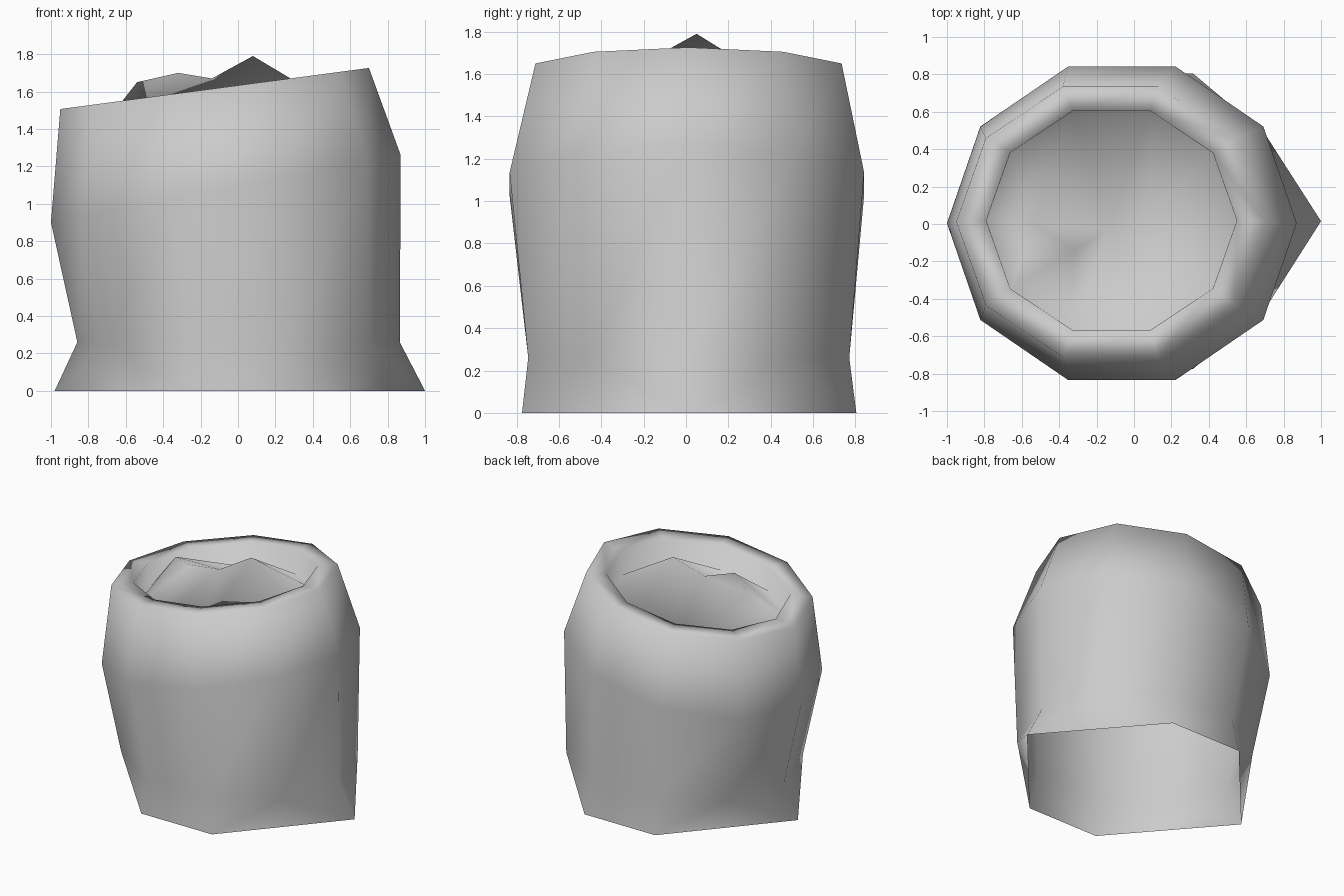
import bpy
import bmesh
from math import cos, sin, tau

if "Cube" in bpy.data.objects:
    bpy.data.objects.remove(bpy.data.objects["Cube"], do_unlink=True)

SIDES = 10
bm = bmesh.new()


def ring(cx, cy, rx, ry, z, tilt=0.0, skip=()):
    """Ten-sided loop whose height rises with x by the tilt; skipped corners are None."""
    loop = []
    for i in range(SIDES):
        a = tau * i / SIDES
        x, y = cx + rx * cos(a), cy + ry * sin(a)
        loop.append(None if i in skip else bm.verts.new((x, y, z + tilt * x)))
    return loop


def bridge(low, high):
    """Join two loops, dropping repeated corners so that collapsed quads become triangles."""
    for i in range(SIDES):
        j = (i + 1) % SIDES
        corners = list(dict.fromkeys((low[i], low[j], high[j], high[i])))
        bm.faces.new(corners)


# Open six-sided foot: four corners collapse into the pointed left and right tips
foot = ring(0.01, 0.015, 0.99, 0.83, 0, skip=(1, 4, 6, 9))
for corner, tip in ((1, 0), (9, 0), (4, 5), (6, 5)):
    foot[corner] = foot[tip]

# Waist, belly, tilted rim and inner wall
loops = [
    foot,
    ring(0.003, 0.013, 0.862, 0.797, 0.26),
    ring(-0.065, 0.004, 0.935, 0.88, 1.093, 0.192),
    ring(-0.125, 0.012, 0.825, 0.76, 1.633, 0.133),
    ring(-0.12, 0.018, 0.67, 0.617, 1.633, 0.133),
    ring(-0.12, 0.018, 0.665, 0.612, 1.44, 0.133),
]
for low, high in zip(loops, loops[1:]):
    bridge(low, high)

# Fold the flared foot outward between the waist and the foot corners
for upper, lower in ((1, 2), (9, 8), (4, 3), (6, 7)):
    bmesh.ops.connect_verts(bm, verts=[loops[1][upper], foot[lower]])

# Lumpy filling: a ridge of peaks fanned out to the inner wall
peak, dip, mound, shoulder = [bm.verts.new(p) for p in (
    (0.08, 0.05, 1.79), (-0.14, -0.03, 1.67), (-0.32, -0.14, 1.70), (-0.54, 0.0, 1.65))]
owner = [peak, peak, dip, shoulder, shoulder, shoulder, mound, dip, peak, peak]
edge = loops[-1]
for i in range(SIDES):
    bm.faces.new((edge[i], edge[(i + 1) % SIDES], owner[i]))
    if owner[i] is not owner[i - 1]:
        bm.faces.new((edge[i], owner[i], owner[i - 1]))
bm.faces.new((dip, shoulder, mound))

# Smooth grey body
bmesh.ops.recalc_face_normals(bm, faces=bm.faces)
for face in bm.faces:
    face.smooth = True
mesh = bpy.data.meshes.new("filled_pot")
bm.to_mesh(mesh)
bm.free()

grey = bpy.data.materials.new("plain grey")
grey.use_nodes = True
colour = (0.6, 0.6, 0.6, 1)
grey.diffuse_color = colour
grey.node_tree.nodes["Principled BSDF"].inputs["Base Color"].default_value = colour
mesh.materials.append(grey)
pot = bpy.data.objects.new("filled_pot", mesh)
bpy.context.collection.objects.link(pot)
